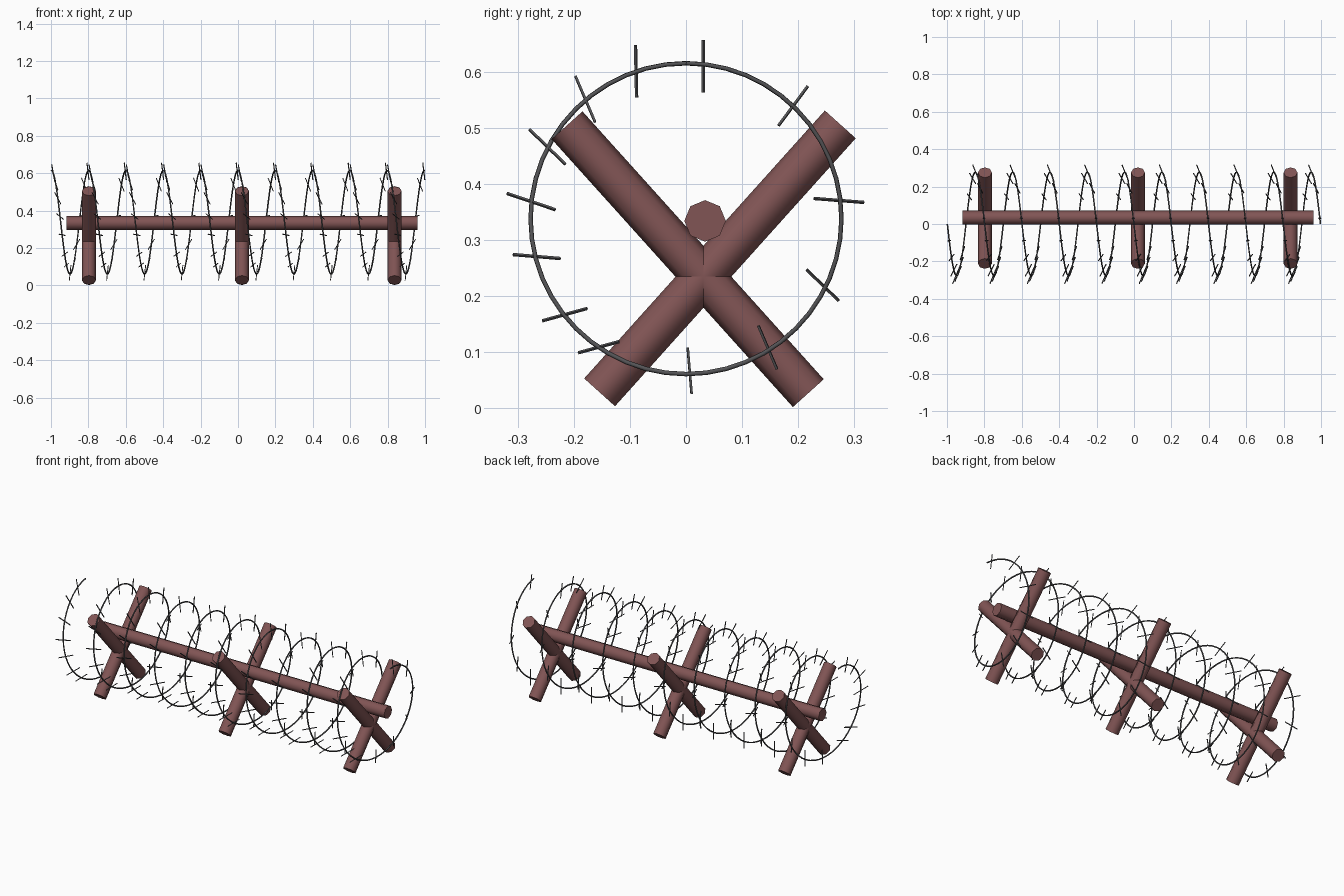
import bpy, math
from mathutils import Vector

if "Cube" in bpy.data.objects:
    bpy.data.objects.remove(bpy.data.objects["Cube"])


def material(name, color):
    m = bpy.data.materials.new(name)
    m.diffuse_color = (*color, 1)
    m.use_nodes = True
    m.node_tree.nodes["Principled BSDF"].inputs["Base Color"].default_value = m.diffuse_color
    return m


WOOD = material("red_brown_wood", (0.22, 0.09, 0.09))
WIRE = material("dark_wire", (0.09, 0.09, 0.095))


def rod(name, a, b, r, sides, mat, smooth=True):
    """Capped cylinder between two points."""
    a, b = Vector(a), Vector(b)
    bpy.ops.mesh.primitive_cylinder_add(vertices=sides, radius=r,
                                        depth=(b - a).length, location=(a + b) / 2)
    o = bpy.context.object
    o.name = name
    o.rotation_euler = (b - a).to_track_quat('Z', 'Y').to_euler()
    o.data.materials.append(mat)
    if smooth:
        bpy.ops.object.shade_smooth_by_angle(angle=math.radians(50))
    return o


# Long horizontal beam resting in the crosses
rod("beam", (-0.918, 0.034, 0.334), (0.959, 0.034, 0.334), 0.037, 8, WOOD)

# Three crossed pairs of posts
for i, x in enumerate((-0.797, 0.021, 0.837)):
    rod(f"post_a_{i}", (x, -0.212, 0.5045), (x, 0.218, 0.027), 0.037, 8, WOOD)
    rod(f"post_b_{i}", (x, 0.275, 0.506), (x, -0.154, 0.0285), 0.037, 8, WOOD)

# Coiled wire: ten turns along x
R, CZ, TURNS, SEG = 0.277, 0.338, 10, 48
PITCH = 0.1995
curve = bpy.data.curves.new("wire_coil", 'CURVE')
curve.dimensions = '3D'
curve.bevel_depth = 0.004
curve.bevel_resolution = 1
curve.use_fill_caps = True
sp = curve.splines.new('POLY')
sp.points.add(TURNS * SEG)
for i, p in enumerate(sp.points):
    t = 2 * math.pi * i / SEG
    p.co = (-0.998 + PITCH * i / SEG, -R * math.sin(t), CZ + R * math.cos(t), 1)
curve.materials.append(WIRE)
coil = bpy.data.objects.new("wire_coil", curve)
bpy.context.collection.objects.link(coil)

# Barbs of one turn, seen end-on: outer (y, z) and inner (y, z)
BARBS = [
    (-0.090, 0.647, -0.088, 0.554), (0.031, 0.656, 0.031, 0.563),
    (0.217, 0.574, 0.165, 0.504), (0.317, 0.367, 0.228, 0.374),
    (0.272, 0.192, 0.215, 0.247), (0.162, 0.070, 0.129, 0.147),
    (0.010, 0.026, 0.003, 0.108), (-0.192, 0.099, -0.119, 0.119),
    (-0.256, 0.156, -0.176, 0.178), (-0.308, 0.274, -0.224, 0.267),
    (-0.319, 0.383, -0.233, 0.354), (-0.279, 0.497, -0.215, 0.435),
    (-0.197, 0.592, -0.162, 0.510)]
for k, (yo, zo, yi, zi) in enumerate(BARBS):
    y, z = (yo + yi) / 2, (zo + zi) / 2 - CZ
    t = math.atan2(-y, z) % (2 * math.pi)
    x = -0.998 + PITCH * t / (2 * math.pi)
    # Barbs at the sides slant along x, those at top and bottom hardly do
    dx = 0.004 + 0.014 * abs(math.sin(t))
    barb = rod(f"barb_{k}", (x - dx, yo, zo), (x + dx, yi, zi),
               0.003, 4, WIRE, smooth=False)
    # Repeat along every turn of the coil
    bpy.ops.object.transform_apply(location=True, rotation=True, scale=True)
    arr = barb.modifiers.new("turns", 'ARRAY')
    arr.count = TURNS
    arr.use_relative_offset = False
    arr.use_constant_offset = True
    arr.constant_offset_displace = (PITCH, 0, 0)
